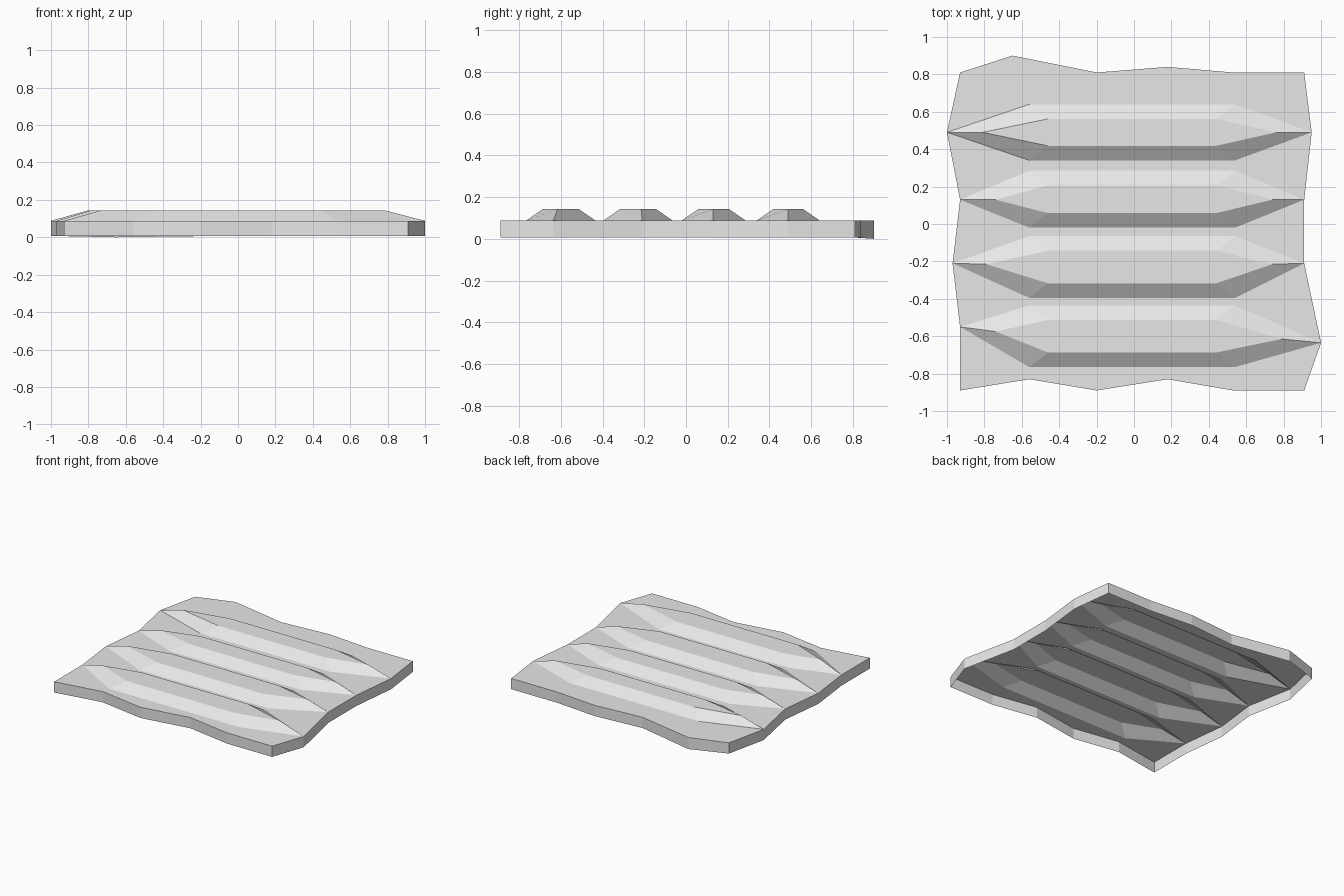
import bpy, bmesh

if "Cube" in bpy.data.objects:
    bpy.data.objects.remove(bpy.data.objects["Cube"], do_unlink=True)

DECK, CREST, FOOT = 0.088, 0.142, 0.006

grey = bpy.data.materials.new("light grey")
grey.use_nodes = True
colour = (0.8, 0.8, 0.8, 1)
grey.diffuse_color = colour
grey.node_tree.nodes["Principled BSDF"].inputs["Base Color"].default_value = colour

# Uneven front and back rims, left to right
front = [(-0.93, -0.89), (-0.56, -0.83), (-0.2, -0.89), (0.18, -0.83), (0.53, -0.89), (0.91, -0.89)]
back = [(-0.93, 0.81), (-0.65, 0.9), (-0.2, 0.81), (0.18, 0.84), (0.53, 0.81), (0.91, 0.81)]

# Ridges, front to back: left end, left tip, right tip, right end, base y range
ridges = [
    ((-0.93, -0.55), (-0.74, -0.575), (0.79, -0.615), (1.0, -0.635), -0.765, -0.435),
    ((-0.97, -0.21), (-0.79, -0.215), (0.74, -0.215), (0.91, -0.21), -0.395, -0.065),
    ((-0.93, 0.13), (-0.74, 0.13), (0.74, 0.13), (0.91, 0.13), -0.02, 0.285),
    ((-1.0, 0.49), (-0.81, 0.49), (0.76, 0.49), (0.95, 0.49), 0.34, 0.64),
]
BASE_L, BASE_R, TOP_L, TOP_R, INSET = -0.56, 0.54, -0.46, 0.44, 0.078

bm = bmesh.new()


def add_face(points):
    bm.faces.new([bm.verts.new(p) for p in points])


def at(points, z):
    return [(x, y, z) for x, y in points]


# Hollow raised ridges: a flat crest ringed by six sloping sides
lower_edge, upper_edge = at(front, DECK), None
for left, tip_l, tip_r, right, lo, hi in ridges:
    base = at([left, (BASE_L, lo), (BASE_R, lo), right, (BASE_R, hi), (BASE_L, hi)], DECK)
    crest = at([tip_l, (TOP_L, lo + INSET), (TOP_R, lo + INSET),
                tip_r, (TOP_R, hi - INSET), (TOP_L, hi - INSET)], CREST)
    add_face(crest)
    for i in range(6):
        j = (i + 1) % 6
        add_face([base[i], base[j], crest[j], crest[i]])
    # Flat strip of deck in front of this ridge
    add_face(lower_edge + base[3::-1])
    lower_edge = [base[0], base[5], base[4], base[3]]
add_face(lower_edge + at(back, DECK)[::-1])

# Skirt around the rim, open underneath
rim = front + [r[3] for r in ridges] + back[::-1] + [r[0] for r in ridges[::-1]]
for a, b in zip(rim, rim[1:] + rim[:1]):
    feet = [(x, y, 0 if y > 0.85 else FOOT) for x, y in (a, b)]
    add_face(feet + at([b, a], DECK))

bmesh.ops.remove_doubles(bm, verts=bm.verts[:], dist=0.0005)
mesh = bpy.data.meshes.new("ridged_panel")
bm.to_mesh(mesh)
bm.free()
mesh.materials.append(grey)
panel = bpy.data.objects.new("ridged_panel", mesh)
bpy.context.collection.objects.link(panel)
